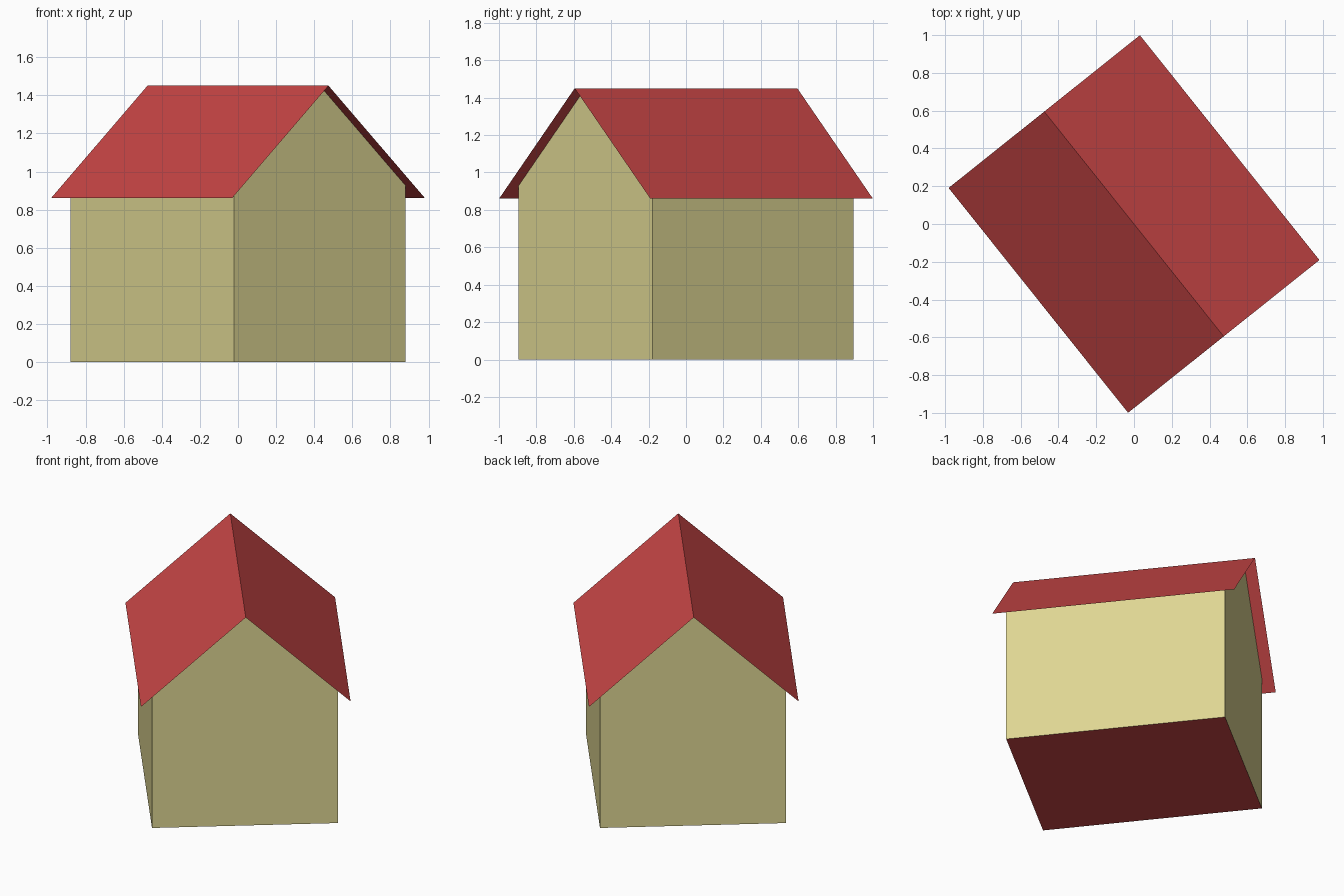
import bpy
import bmesh
import math

cube = bpy.data.objects.get("Cube")
if cube:
    bpy.data.objects.remove(cube, do_unlink=True)

TURN = math.radians(-51.4)        # ridge direction in plan
EAVE_Z, RIDGE_Z = 0.86, 1.45
ROOF_LEN, ROOF_HALF = 1.523, 0.648
WALL_LEN, WALL_HALF = 1.377, 0.575
SHOULDER_Z = RIDGE_Z - (RIDGE_Z - EAVE_Z) * WALL_HALF / ROOF_HALF


def material(name, rgb):
    mat = bpy.data.materials.new(name)
    mat.use_nodes = True
    color = (*rgb, 1)
    mat.diffuse_color = color
    mat.node_tree.nodes["Principled BSDF"].inputs["Base Color"].default_value = color
    return mat


def sweep(name, profile, length, mats, closed_ends=False):
    """Sweep an open (y, z) profile along the ridge direction."""
    bm = bmesh.new()
    ends = [[bm.verts.new((s * length / 2, y, z)) for y, z in profile] for s in (-1, 1)]
    back, front = ends
    for i in range(len(profile) - 1):
        bm.faces.new((back[i], front[i], front[i + 1], back[i + 1]))
    if closed_ends:
        for ring in ends:
            bm.faces.new(ring)
    bmesh.ops.recalc_face_normals(bm, faces=bm.faces)
    bm.normal_update()
    # Sheets and shells point outwards from the middle of the house
    for face in bm.faces:
        c = face.calc_center_median()
        c.z -= EAVE_Z / 2
        if face.normal.dot(c) < 0:
            face.normal_flip()
    bm.normal_update()
    # The last material goes on the faces that look straight down
    for face in bm.faces:
        face.material_index = len(mats) - 1 if face.normal.z < -0.9 else 0
    mesh = bpy.data.meshes.new(name)
    bm.to_mesh(mesh)
    bm.free()
    for mat in mats:
        mesh.materials.append(mat)
    obj = bpy.data.objects.new(name, mesh)
    obj.rotation_euler.z = TURN
    bpy.context.collection.objects.link(obj)
    return obj


wall_cream = material("wall_cream", (0.73, 0.67, 0.29))
roof_red = material("roof_red", (0.58, 0.061, 0.061))

# Walls with gables and red floor; the roof sheet closes the top
sweep("house_walls",
      [(0, RIDGE_Z), (-WALL_HALF, SHOULDER_Z), (-WALL_HALF, 0),
       (WALL_HALF, 0), (WALL_HALF, SHOULDER_Z), (0, RIDGE_Z)][1:5],
      WALL_LEN, [wall_cream, roof_red])

# Gable ends, reaching up to the ridge
for side, label in ((-1, "back"), (1, "front")):
    mesh = bpy.data.meshes.new(label + "_gable")
    x = side * WALL_LEN / 2
    outline = [(-WALL_HALF, 0), (WALL_HALF, 0), (WALL_HALF, SHOULDER_Z),
               (0, RIDGE_Z), (-WALL_HALF, SHOULDER_Z)][::side]
    mesh.from_pydata([(x, y, z) for y, z in outline], [], [range(len(outline))])
    mesh.materials.append(wall_cream)
    gable = bpy.data.objects.new(label + "_gable", mesh)
    gable.rotation_euler.z = TURN
    bpy.context.collection.objects.link(gable)

# Thin pitched roof overhanging on every side
sweep("roof", [(-ROOF_HALF, EAVE_Z), (0, RIDGE_Z), (ROOF_HALF, EAVE_Z)],
      ROOF_LEN, [roof_red])
